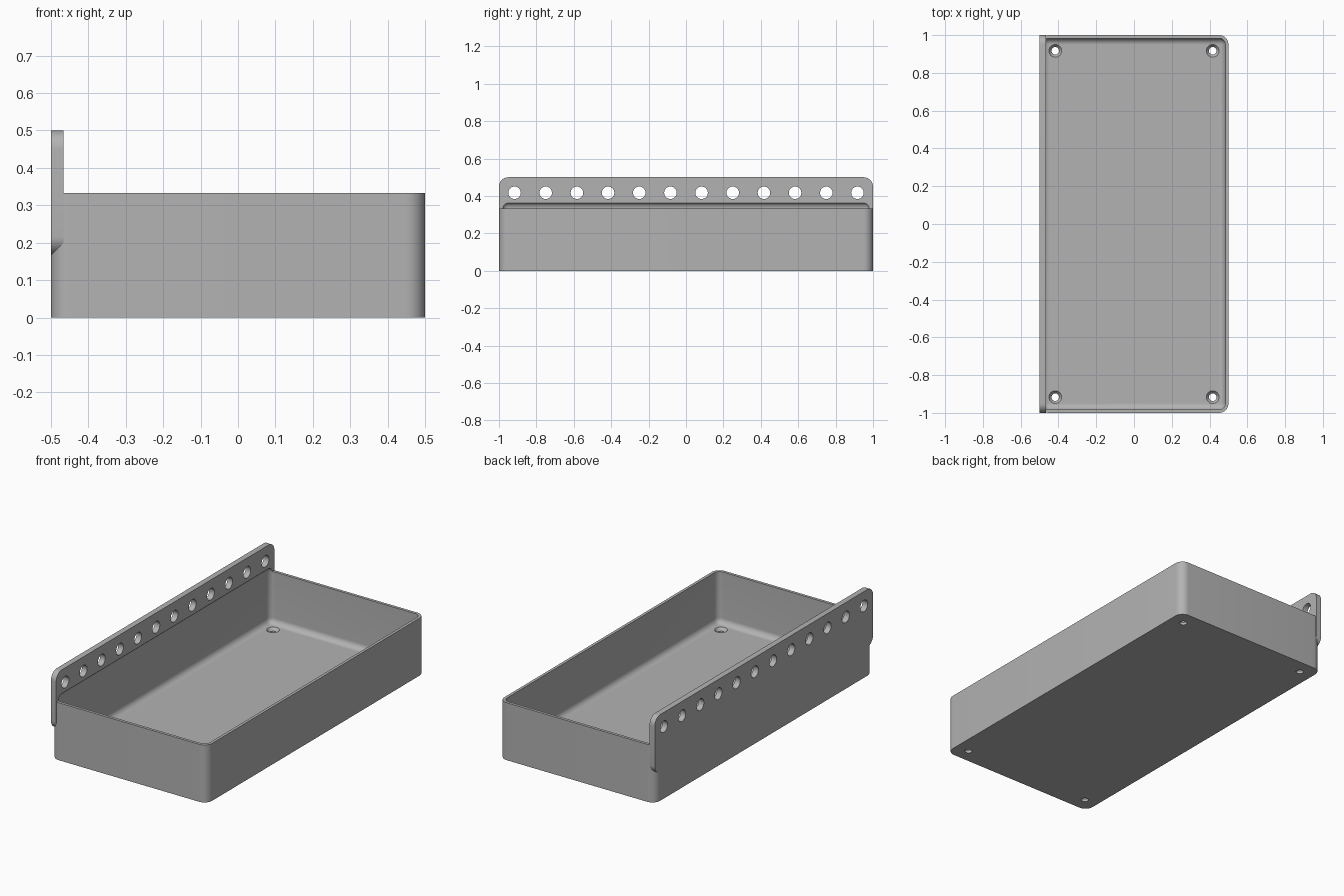
import bpy, bmesh, math
from mathutils import Matrix, Vector

cube = bpy.data.objects.get("Cube")
if cube:
    bpy.data.objects.remove(cube, do_unlink=True)

grey = bpy.data.materials.new("plain grey")
grey.use_nodes = True
colour = (0.45, 0.45, 0.45, 1)
grey.diffuse_color = colour
grey.node_tree.nodes["Principled BSDF"].inputs["Base Color"].default_value = colour

UNIT = 1 / 30          # thickness of the floor and the plate
WALL = UNIT / 2
RADIUS = 0.05          # outer corner rounding


def finish(bm, name):
    mesh = bpy.data.meshes.new(name)
    bm.to_mesh(mesh)
    bm.free()
    mesh.materials.append(grey)
    obj = bpy.data.objects.new(name, mesh)
    bpy.context.collection.objects.link(obj)
    return obj


def rounded_box(name, low, high, radius, axis=None, segments=10):
    """Box with rounded edges: only those along one axis, or all of them."""
    low, high = Vector(low), Vector(high)
    bm = bmesh.new()
    bmesh.ops.create_cube(bm, size=1)
    for v in bm.verts:
        v.co = [l + (c + 0.5) * (h - l) for c, l, h in zip(v.co, low, high)]
    edges = [e for e in bm.edges if axis is None or
             abs((e.verts[0].co - e.verts[1].co).normalized()[axis]) > 0.9]
    bmesh.ops.bevel(bm, geom=edges, offset=radius, segments=segments,
                    profile=0.5, affect='EDGES')
    return finish(bm, name)


def add_cone(bm, r1, r2, depth, centre, turn=Matrix()):
    bmesh.ops.create_cone(bm, cap_ends=True, segments=32, radius1=r1, radius2=r2,
                          depth=depth, matrix=Matrix.Translation(centre) @ turn)


def combine(target, tool, operation):
    mod = target.modifiers.new(operation.lower(), 'BOOLEAN')
    mod.operation, mod.solver, mod.object = operation, 'EXACT', tool
    bpy.context.view_layer.objects.active = target
    bpy.ops.object.modifier_apply(modifier=mod.name)
    bpy.data.objects.remove(tool, do_unlink=True)


# Tray body joined to the tall mounting plate
tray = rounded_box("tray_with_mounting_plate", (-0.5, -1, 0), (0.5, 1, 1 / 3), RADIUS, axis=2)
plate = rounded_box("mounting_plate", (-0.5, -1, 1 / 6), (-0.5 + UNIT, 1, 0.5), RADIUS, axis=0)
combine(tray, plate, 'UNION')

# Hollow with soft edges, which also undercuts the plate
cavity = rounded_box("cavity_cutter", (-0.5 + WALL, -1 + WALL, UNIT),
                     (0.5 - WALL, 1 - WALL, 11 * UNIT), UNIT)
combine(tray, cavity, 'DIFFERENCE')

# Row of holes through the plate
bm = bmesh.new()
sideways = Matrix.Rotation(math.pi / 2, 4, 'Y')
for i in range(12):
    add_cone(bm, UNIT, UNIT, 0.2, (-0.48, (i - 5.5) / 6, 0.417), sideways)
combine(tray, finish(bm, "plate_hole_cutter"), 'DIFFERENCE')

# Countersunk screw holes in the floor corners
for name, r1, r2, depth, z in (("screw_hole_cutter", 0.02, 0.02, 0.15, 0.02),
                               ("countersink_cutter", 0.02, 0.036, 0.02, 0.026)):
    bm = bmesh.new()
    for x in (-1, 1):
        for y in (-1, 1):
            add_cone(bm, r1, r2, depth, (x * 5 / 12, y * 11 / 12, z))
    combine(tray, finish(bm, name), 'DIFFERENCE')

# Smooth rounded corners, keep hard edges crisp
bpy.ops.object.select_all(action='DESELECT')
tray.select_set(True)
bpy.context.view_layer.objects.active = tray
bpy.ops.object.shade_smooth_by_angle(angle=math.radians(30))
